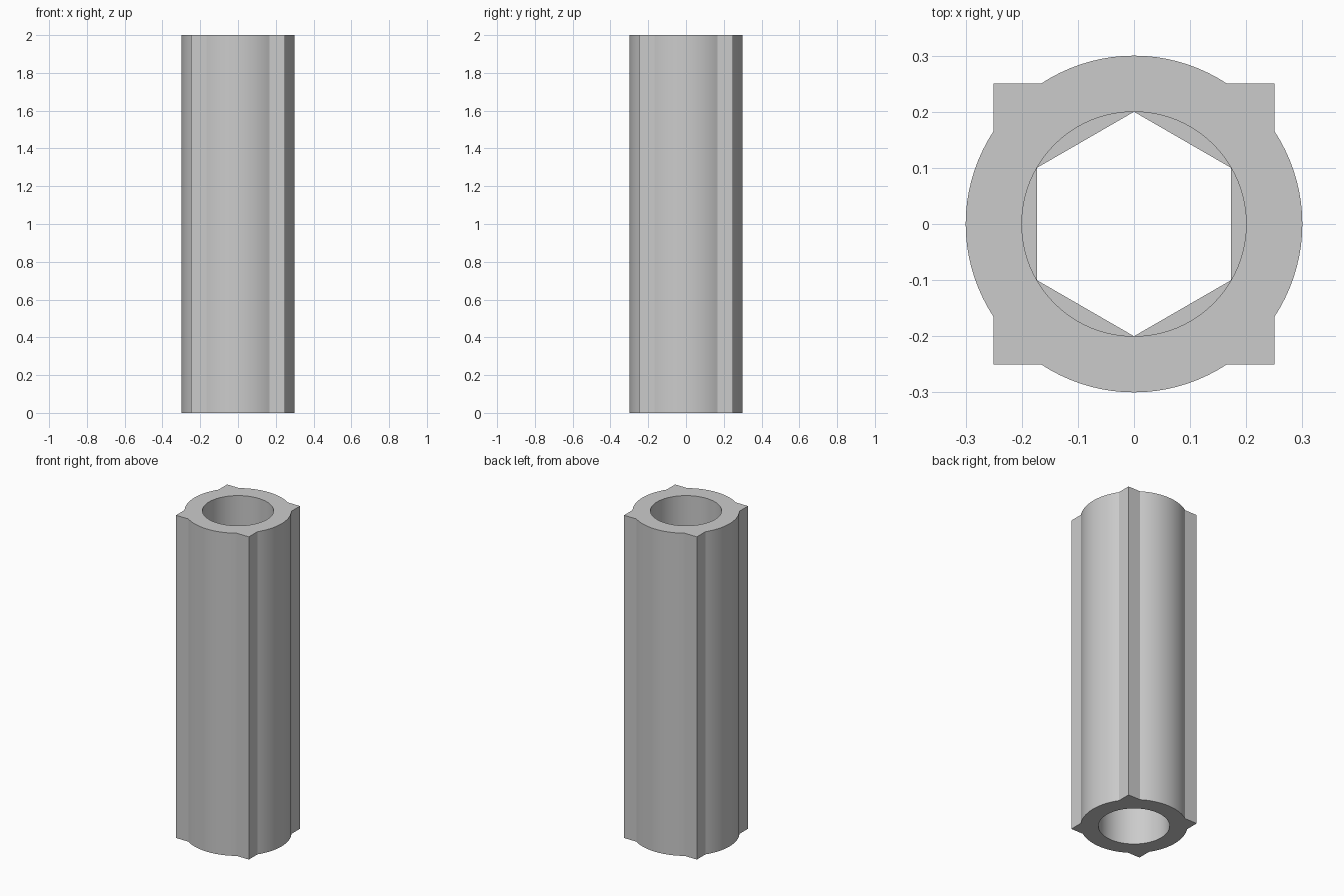
import bpy, bmesh, math

if "Cube" in bpy.data.objects:
    bpy.data.objects.remove(bpy.data.objects["Cube"])

R_OUT, HALF, R_IN, H = 0.30, 0.25, 0.20, 2.0
HEX_LOW, HEX_HIGH = 0.5, 1.5
N = 96

# Shared angles: regular steps plus the points where the square meets the round
meet = math.acos(HALF / R_OUT)
angles = [math.tau * i / N for i in range(N)]
for k in range(4):
    angles += [k * math.pi / 2 + meet, (k + 1) * math.pi / 2 - meet]
angles = sorted(angles)


def outer(a):
    square = HALF / max(abs(math.cos(a)), abs(math.sin(a)))
    return max(R_OUT, square)


def bore(a):
    return R_IN


def hexagon(a):
    local = (a + math.pi / 6) % (math.pi / 3) - math.pi / 6
    return R_IN * math.cos(math.pi / 6) / math.cos(local)


# Cross-section rings: up the outside, then down the stepped bore
sections = [(outer, 0), (outer, H), (bore, H), (bore, HEX_HIGH),
            (hexagon, HEX_HIGH), (hexagon, HEX_LOW), (bore, HEX_LOW), (bore, 0)]

bm = bmesh.new()
rings = [[bm.verts.new((f(a) * math.cos(a), f(a) * math.sin(a), z)) for a in angles]
         for f, z in sections]
count = len(angles)
for r, ring in enumerate(rings):
    nxt = rings[(r + 1) % len(rings)]
    for i in range(count):
        j = (i + 1) % count
        bm.faces.new((ring[i], ring[j], nxt[j], nxt[i]))
bmesh.ops.remove_doubles(bm, verts=bm.verts, dist=1e-5)
bmesh.ops.recalc_face_normals(bm, faces=bm.faces)

mesh = bpy.data.meshes.new("socket_sleeve")
bm.to_mesh(mesh)
bm.free()
sleeve = bpy.data.objects.new("socket_sleeve", mesh)
bpy.context.collection.objects.link(sleeve)

# Smooth round walls with crisp edges
bpy.context.view_layer.objects.active = sleeve
sleeve.select_set(True)
bpy.ops.object.shade_smooth_by_angle(angle=math.radians(25))
